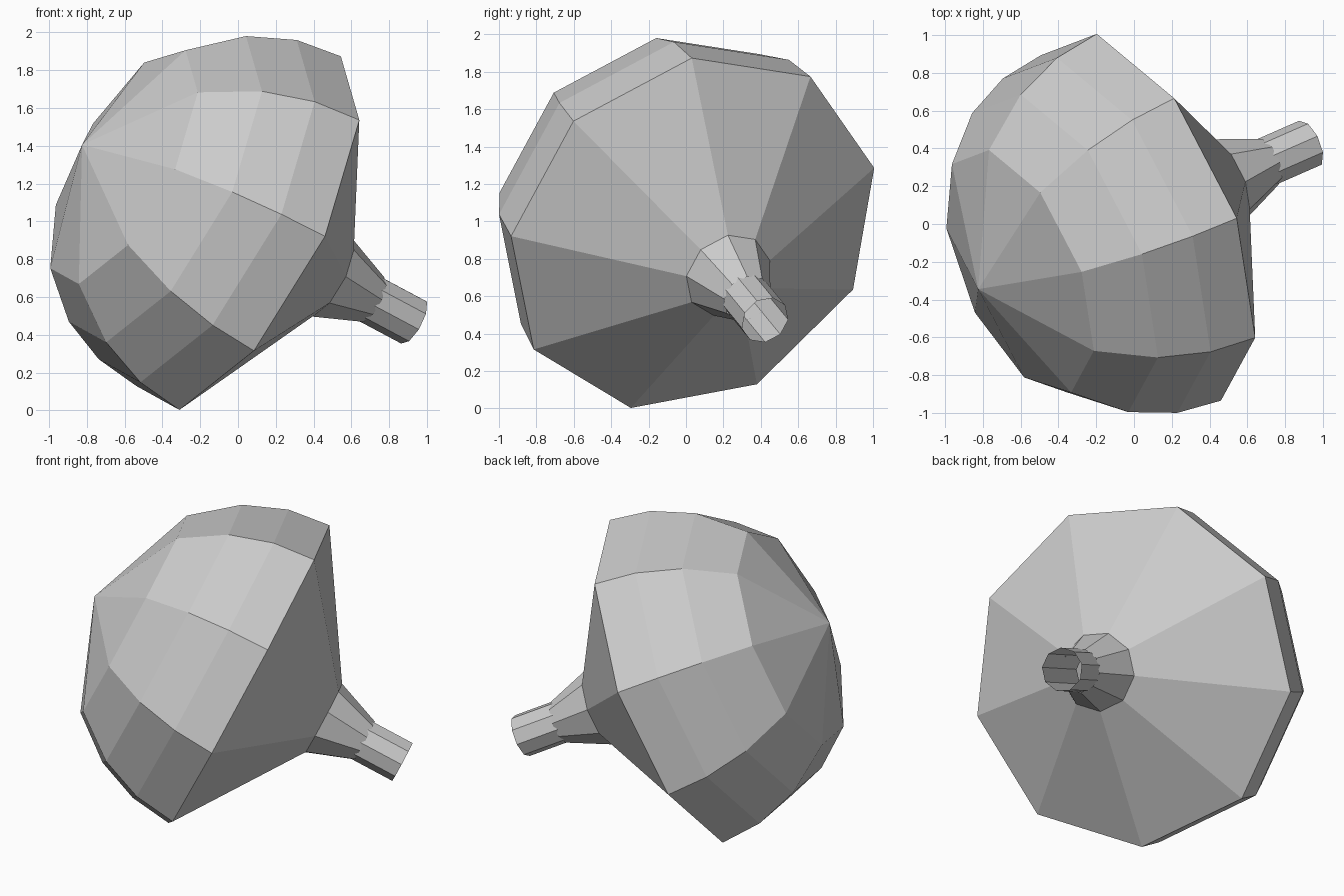
import bpy, bmesh, math
from mathutils import Vector

if "Cube" in bpy.data.objects:
    bpy.data.objects.remove(bpy.data.objects["Cube"])

SIDES = 9
APEX = Vector((-0.825, -0.345, 1.405))
AXIS = Vector((0.823, 0.361, -0.4386)).normalized()
U = Vector((0.564, -0.604, 0.563))
U = (U - AXIS * U.dot(AXIS)).normalized()
V = AXIS.cross(U)


def lathe(name, profile, phase=0.0):
    """Revolve (distance from apex, radius) points about the tilted axis."""
    bm = bmesh.new()
    rings = []
    for t, r in profile:
        c = APEX + AXIS * t
        if r == 0:
            rings.append([bm.verts.new(c)] * SIDES)
            continue
        ring = []
        for i in range(SIDES):
            a = phase + 2 * math.pi * i / SIDES
            ring.append(bm.verts.new(c + (U * math.cos(a) + V * math.sin(a)) * r))
        rings.append(ring)
    for a, b in zip(rings, rings[1:]):
        for i in range(SIDES):
            j = (i + 1) % SIDES
            quad = list(dict.fromkeys((a[i], a[j], b[j], b[i])))
            bm.faces.new(quad)
    bmesh.ops.recalc_face_normals(bm, faces=bm.faces)
    me = bpy.data.meshes.new(name)
    bm.to_mesh(me)
    bm.free()
    ob = bpy.data.objects.new(name, me)
    bpy.context.collection.objects.link(ob)
    return ob


# Round cap (half sphere in four even steps), cone underside and flared collar
R = 1.057
dome = [(R * k / 4, math.sqrt(max(0, R * R - (R - R * k / 4) ** 2))) for k in range(5)]
lathe("cap_and_collar", dome + [(1.58, 0.243), (1.865, 0.134)])

# Open hollow stem, turned half a side so its corners poke through the collar
lathe("stem", [(1.60, 0.134), (2.128, 0.134)], math.pi / SIDES)
